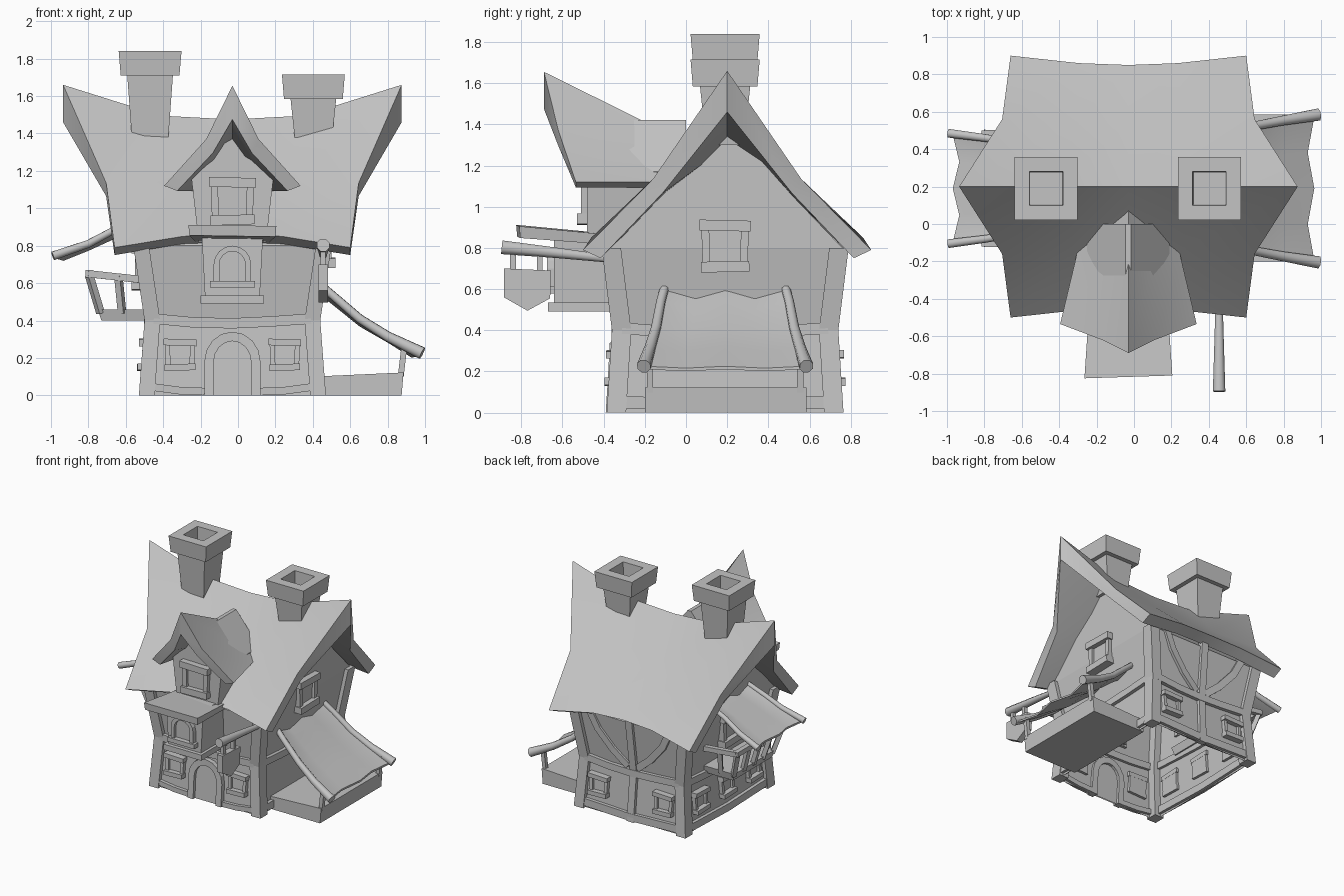
import bpy, bmesh, math
from mathutils import Vector, Matrix

cube = bpy.data.objects.get("Cube")
if cube:
    bpy.data.objects.remove(cube, do_unlink=True)

GREY = 0.55
clay = bpy.data.materials.new("clay_grey")
clay.use_nodes = True
clay.diffuse_color = (GREY, GREY, GREY, 1)
clay.node_tree.nodes["Principled BSDF"].inputs["Base Color"].default_value = (GREY, GREY, GREY, 1)

CX, CY = -0.03, 0.19                                  # middle of the house
FRONT, RIGHT, BACK, LEFT = 0, math.pi / 2, math.pi, -math.pi / 2
WALL_Z = (0, 0.4, 0.8)
HALF_X, HALF_Y = (0.47, 0.44, 0.5), (0.545, 0.52, 0.57)


def make(name, verts, faces, smooth=False):
    mesh = bpy.data.meshes.new(name)
    mesh.from_pydata([tuple(v) for v in verts], [], faces)
    bm = bmesh.new()
    bm.from_mesh(mesh)
    bmesh.ops.recalc_face_normals(bm, faces=bm.faces)
    bm.to_mesh(mesh)
    bm.free()
    mesh.materials.append(clay)
    ob = bpy.data.objects.new(name, mesh)
    bpy.context.collection.objects.link(ob)
    if smooth:
        bpy.ops.object.select_all(action='DESELECT')
        ob.select_set(True)
        bpy.context.view_layer.objects.active = ob
        bpy.ops.object.shade_smooth_by_angle(angle=math.radians(50))
    return ob


def loft(name, rings, smooth=False, open_start=False):
    n = len(rings[0])
    faces = [(r * n + i, r * n + (i + 1) % n, (r + 1) * n + (i + 1) % n, (r + 1) * n + i)
             for r in range(len(rings) - 1) for i in range(n)]
    faces.append(tuple(range((len(rings) - 1) * n, len(rings) * n)))
    if not open_start:
        faces.append(tuple(reversed(range(n))))
    return make(name, [v for r in rings for v in r], faces, smooth)


def rect(x, y, z, hx, hy):
    return [(x - hx, y - hy, z), (x + hx, y - hy, z), (x + hx, y + hy, z), (x - hx, y + hy, z)]


def box(name, x0, x1, y0, y1, z0, z1):
    x, y, hx, hy = (x0 + x1) / 2, (y0 + y1) / 2, (x1 - x0) / 2, (y1 - y0) / 2
    return loft(name, [rect(x, y, z0, hx, hy), rect(x, y, z1, hx, hy)])


def tube(name, pts, radii, sides=8):
    pts = [Vector(p) for p in pts]
    rings = []
    for i, p in enumerate(pts):
        t = pts[min(i + 1, len(pts) - 1)] - pts[max(i - 1, 0)]
        q = t.to_track_quat('Z', 'Y')
        rings.append([p + q @ Vector((math.cos(a), math.sin(a), 0)) * radii[i]
                      for a in [(k + 0.5) * math.tau / sides for k in range(sides)]])
    return loft(name, rings, smooth=sides > 4)


def shell(name, top, bottom):
    """Thick sheet between two grids of points."""
    m, n = len(top), len(top[0])
    off = m * n
    faces = []
    for r in range(m - 1):
        for c in range(n - 1):
            q = (r * n + c, r * n + c + 1, (r + 1) * n + c + 1, (r + 1) * n + c)
            faces += [q, tuple(off + k for k in reversed(q))]
    rim = list(range(n)) + [r * n + n - 1 for r in range(1, m)]
    rim += [(m - 1) * n + c for c in range(n - 2, -1, -1)] + [r * n for r in range(m - 2, 0, -1)]
    for a, b in zip(rim, rim[1:] + rim[:1]):
        faces.append((a, b, off + b, off + a))
    return make(name, [v for g in (top, bottom) for row in g for v in row], faces, True)


def wall_half(ang, z):
    half = HALF_Y if ang in (FRONT, BACK) else HALF_X
    i = 0 if z < 0.4 else 1
    return half[i] + (half[i + 1] - half[i]) * min((z - WALL_Z[i]) / 0.4, 1)


def on_wall(ang, u, d, z):
    return Matrix.Translation((CX, CY, 0)) @ Matrix.Rotation(ang, 4, 'Z') @ Vector((u, -d, z))


def beam(name, ang, pts, width, proud=0.025, d=None):
    """Timber following a path of (sideways, height) points on one wall."""
    rings = []
    for i, (u, z) in enumerate(pts):
        a, b = Vector(pts[max(i - 1, 0)]), Vector(pts[min(i + 1, len(pts) - 1)])
        t = (b - a).normalized()
        n = Vector((-t.y, t.x)) * width / 2
        w = d if d is not None else wall_half(ang, z)
        rings.append([on_wall(ang, u + s * n.x, w + o, z + s * n.y)
                      for s, o in ((1, -0.02), (1, proud), (-1, proud), (-1, -0.02))])
    return loft(name, rings)


def window(name, ang, u, z0, z1, w, d=None):
    h = z1 - z0
    top, bot, mid = z1 - h * 0.11, z0 + h * 0.1, (z0 + z1) / 2
    jamb = w * 0.36
    beam(name + "_lintel", ang, [(u - w / 2, top), (u + w / 2, top - 0.006)], h * 0.2, 0.05, d)
    beam(name + "_sill", ang, [(u - w * 0.47, bot), (u + w * 0.47, bot + 0.005)], h * 0.2, 0.05, d)
    for s in (-1, 1):
        beam(name + "_jamb", ang, [(u + s * jamb, bot), (u + s * jamb * 1.08, top)], w * 0.15, 0.03, d)
    beam(name + "_pane", ang, [(u, bot), (u, top)], jamb * 2, 0.01, d)


def arch(name, ang, w, z0, spring, top, thick, d):
    steps = [math.pi * k / 8 for k in range(9)]
    pts = [(-w, z0)] + [(-w * math.cos(a), spring + (top - spring) * math.sin(a)) for a in steps] + [(w, z0)]
    beam(name + "_frame", ang, pts, thick, 0.035, d)
    make(name + "_panel", [on_wall(ang, u, (d or wall_half(ang, z)) + 0.01, z) for u, z in pts],
         [tuple(range(len(pts)))])


# House walls, open underneath
levels = list(zip(WALL_Z, HALF_X, HALF_Y)) + [(1.05, 0.5, 0.33), (1.4, 0.5, 0.02)]
loft("walls", [rect(CX, CY, z, hx, hy) for z, hx, hy in levels], open_start=True)

# Corner posts
for sx in (-1, 1):
    for sy in (-1, 1):
        loft("corner_post", [rect(CX + sx * (hx - 0.012), CY + sy * (hy - 0.017), z, 0.042, 0.047)
                             for z, hx, hy in levels[:3]])

# Horizontal timbers
for ang in (FRONT, RIGHT, BACK, LEFT):
    e = 0.42 if ang in (FRONT, BACK) else 0.5
    beam("middle_beam", ang, [(-e, 0.41), (-e / 2, 0.39), (0, 0.385), (e / 2, 0.395), (e, 0.41)], 0.055, 0.03)
    if ang == FRONT:
        for s in (-1, 1):
            beam("base_beam", ang, [(s * 0.15, 0.02), (s * 0.28, 0.025), (s * 0.43, 0.045)], 0.04)
    else:
        beam("base_beam", ang, [(-e, 0.05), (0, 0.035), (e, 0.05)], 0.06)

# Rear stud and curved braces
beam("rear_stud", BACK, [(0, 0), (0.01, 0.4), (0, 0.84)], 0.06)
for s in (-1, 1):
    beam("rear_brace", BACK, [(s * 0.04, 0.43), (s * 0.17, 0.54), (s * 0.29, 0.68), (s * 0.38, 0.86)], 0.055, 0.02)

# Windows and door
for s in (-1, 1):
    window("front_window", FRONT, s * 0.28, 0.13, 0.305, 0.175)
    window("rear_window", BACK, s * 0.29, 0.13, 0.305, 0.175)
for u in (-0.34, 0, 0.34):
    window("left_window", LEFT, u, 0.13, 0.305, 0.175)
window("right_gable_window", RIGHT, 0, 0.68, 0.94, 0.25, 0.5)
window("left_gable_window", LEFT, 0, 0.56, 0.82, 0.25, 0.49)
arch("door", FRONT, 0.125, 0, 0.18, 0.315, 0.05, None)

# Main roof: (half length, y at middle/quarter/end, z likewise, underside shift)
EAVE = (0.63, (0.65, 0.66, 0.70), (0.86, 0.85, 0.79), (-0.085, -0.04))
KINK = (0.675, (0.33, 0.335, 0.36), (1.14, 1.14, 1.135), (-0.045, -0.07))
RIDGE = (0.905, (0, 0, 0), (1.475, 1.495, 1.66), (0, -0.2))
top, bottom = [], []
for side, (hx, ys, zs, (dy, dz)) in ((-1, EAVE), (-1, KINK), (0, RIDGE), (1, KINK), (1, EAVE)):
    cols = [(f * hx, ys[k], zs[k]) for f, k in ((-1, 2), (-0.42, 1), (0, 0), (0.42, 1), (1, 2))]
    top.append([(CX + x, 0.2 + side * y, z) for x, y, z in cols])
    bottom.append([(CX + x, 0.2 + side * (y + dy), z + dz) for x, y, z in cols])
shell("main_roof", top, bottom)

# Dormer with its own roof
loft("dormer_walls", [[(CX + s * h, y, z) for s, y in ((-1, -0.48), (1, -0.48), (1, 0), (-1, 0))]
                      for z, h in ((0.82, 0.18), (1.17, 0.22), (1.42, 0.015))])
window("dormer_window", FRONT, 0, 0.91, 1.17, 0.25, 0.67)
D_EAVE = [(0.365, -0.535, 1.12), (0.285, -0.2, 1.12), (0.22, 0.1, 1.12)]
D_KINK = [(0.14, -0.62, 1.37), (0.13, -0.21, 1.26), (0.11, 0.1, 1.23)]
D_RIDGE = [(0, -0.69, 1.655), (0, -0.215, 1.42), (0, 0.1, 1.335)]
top, bottom = [], []
for s, row, dx, dz in ((-1, D_EAVE, 0.07, -0.027), (-1, D_KINK, 0.035, -0.075), (0, D_RIDGE, 0, -0.18),
                       (1, D_KINK, 0.035, -0.075), (1, D_EAVE, 0.07, -0.027)):
    top.append([(CX + s * x, y, z) for x, y, z in row])
    bottom.append([(CX + s * (x - dx), y, z + dz) for x, y, z in row])
shell("dormer_roof", top, bottom)

# Bay over the door
loft("bay", [[(CX + s * h, y, z) for s, y in ((-1, -0.64), (1, -0.64), (1, -0.3), (-1, -0.3))]
             for z, h in ((0.5, 0.145), (0.88, 0.165))])
box("bay_sill", CX - 0.17, CX + 0.17, -0.67, -0.32, 0.49, 0.535)
shell("bay_roof", [[(CX - 0.235, -0.825, 0.912), (CX + 0.235, -0.81, 0.905)],
                   [(CX - 0.2, -0.3, 0.862), (CX + 0.2, -0.3, 0.857)]],
      [[(CX - 0.23, -0.82, 0.855), (CX + 0.23, -0.805, 0.848)],
       [(CX - 0.19, -0.3, 0.815), (CX + 0.19, -0.3, 0.81)]])
arch("bay_window", FRONT, 0.085, 0.61, 0.7, 0.785, 0.03, 0.83)
beam("bay_window_sill", FRONT, [(-0.12, 0.595), (0.12, 0.595)], 0.035, 0.05, 0.83)

# Chimneys with hollow caps
for x, z in ((-0.47, 1.71), (0.403, 1.585)):
    parts = [(1.3, 0.092), (z, 0.122), (z, 0.157), (z + 0.13, 0.168), (z + 0.13, 0.09), (z + 0.01, 0.085)]
    loft("chimney", [rect(x, CY, h, r, r) for h, r in parts])


def awning(name, path, y_top, y_low, radii):
    """Scalloped cloth slung between two bent poles."""
    n = len(path)
    half = [y_top + (y_low - y_top) * (i / (n - 1)) ** 1.3 for i in range(n)]
    for s in (-1, 1):
        tube(name + "_pole", [(x, CY + s * h, z) for (x, z), h in zip(path, half)], radii)
    grid = []
    for i, ((x, z), h) in enumerate(zip(path, half)):
        sag = 0.045 * (1 - i / n)
        pull = (0.035 if i == n - 1 else 0) * (1 if x > 0 else -1)
        grid.append([(x - pull * (0.6 + k % 2), CY + h * (k - 2) / 2 * 0.97, z - sag * (k % 2)) for k in range(5)])
    shell(name + "_cloth", grid, [[(x, y, z - 0.015) for x, y, z in row] for row in grid])


# Right awning over a low platform
awning("right_awning", [(0.43, 0.6), (0.5, 0.54), (0.65, 0.41), (0.8, 0.315), (0.985, 0.225)],
       0.295, 0.395, [0.022, 0.023, 0.025, 0.028, 0.035])
loft("platform", [[(0.4, -0.2, 0), (0.875, -0.2, 0), (0.875, 0.585, 0), (0.4, 0.585, 0)],
                  [(0.4, -0.2, 0.1), (0.885, -0.2, 0.122), (0.885, 0.585, 0.122), (0.4, 0.585, 0.1)]])
for s in (-1, 1):
    tube("awning_post", [(0.87, CY + s * 0.365, 0.1), (0.89, CY + s * 0.365, 0.27)], [0.022, 0.022], 4)

# Left awning over the balcony
awning("left_awning", [(-0.46, 0.97), (-0.66, 0.885), (-0.8, 0.81), (-0.99, 0.745)],
       0.235, 0.295, [0.018, 0.02, 0.022, 0.025])
loft("balcony_floor", [rect(-0.585, CY, 0.4, 0.145, 0.25), rect(-0.585, CY, 0.46, 0.165, 0.265)])
for s in (-1, 1):
    tube("balcony_side_rail", [(-0.48, CY + s * 0.285, 0.615), (-0.8, CY + s * 0.295, 0.65)], [0.027, 0.027], 4)
    for a, b in ((-0.735, -0.795), (-0.62, -0.64)):
        tube("balcony_baluster", [(a, CY + s * 0.25, 0.44), (b, CY + s * 0.29, 0.64)], [0.024, 0.024], 4)
tube("balcony_front_rail", [(-0.795, CY - 0.31, 0.65), (-0.795, CY + 0.31, 0.65)], [0.027, 0.027], 4)
for k in (-1, 0, 1):
    tube("balcony_baluster", [(-0.735, CY + k * 0.125, 0.44), (-0.795, CY + k * 0.145, 0.64)], [0.024, 0.024], 4)

# Hanging sign on a bracket
SX = 0.455
tube("sign_bracket", [(SX, -0.895, 0.803), (SX, -0.62, 0.775), (SX, -0.36, 0.745)], [0.036, 0.027, 0.019], 8)
for y in (-0.84, -0.71):
    tube("sign_hanger", [(SX, y, 0.68), (SX, y, 0.79)], [0.02, 0.02], 4)
outline = [(-0.885, 0.7), (-0.655, 0.69), (-0.66, 0.555), (-0.77, 0.495), (-0.885, 0.56)]
loft("sign_board", [[(SX + o, y, z) for y, z in outline] for o in (-0.025, 0.025)])
